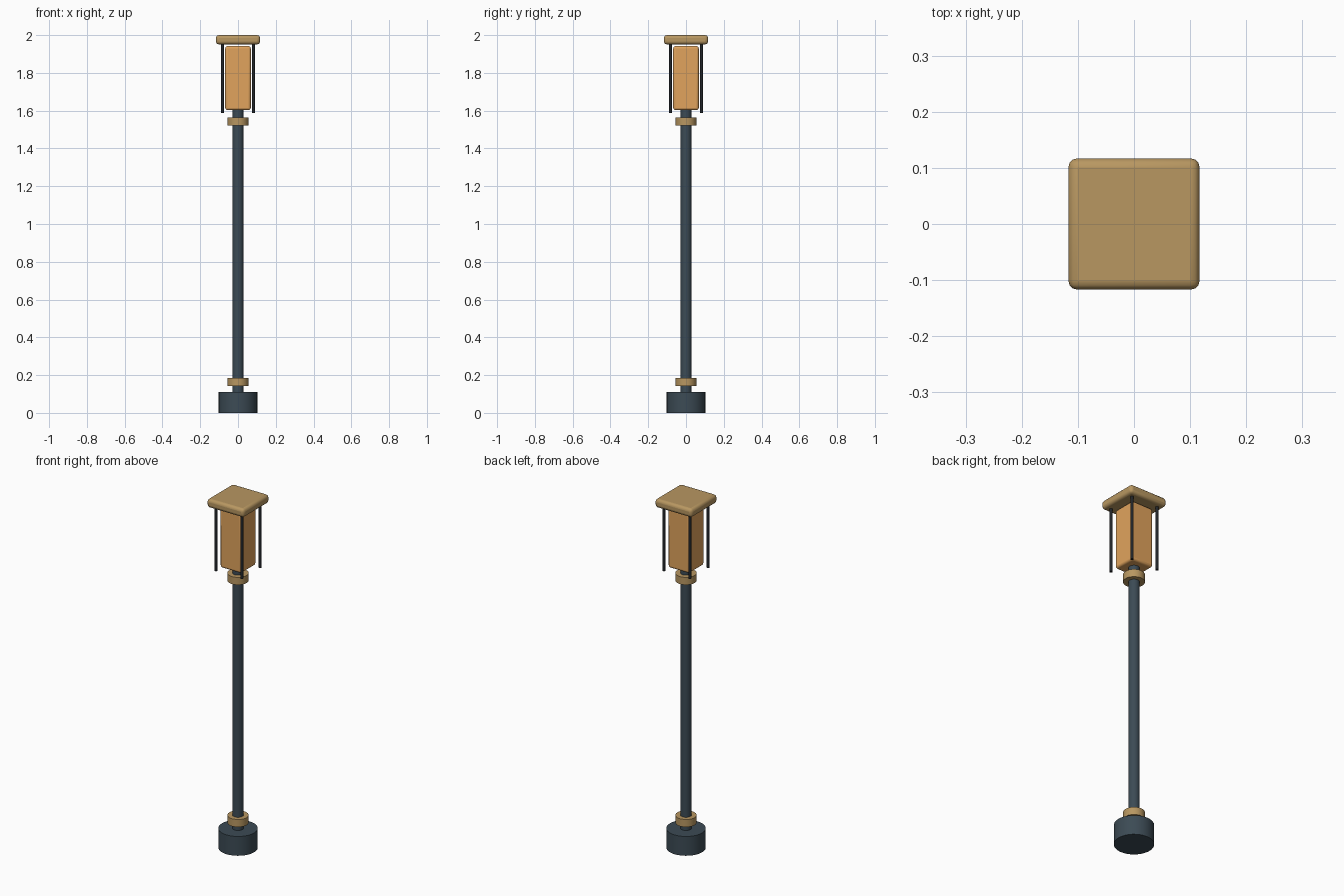
import bpy
import math

if "Cube" in bpy.data.objects:
    bpy.data.objects.remove(bpy.data.objects["Cube"])


def material(name, color):
    m = bpy.data.materials.new(name)
    m.diffuse_color = color
    m.use_nodes = True
    m.node_tree.nodes["Principled BSDF"].inputs["Base Color"].default_value = m.diffuse_color
    return m


IRON = material("dark_iron", (0.045, 0.07, 0.09, 1))
BLACK = material("black_bar", (0.015, 0.018, 0.022, 1))
BRASS = material("brass", (0.48, 0.31, 0.12, 1))
GLOW = material("amber_glass", (0.75, 0.37, 0.11, 1))


def finish(name, mat):
    ob = bpy.context.object
    ob.name = name
    ob.data.materials.append(mat)
    bpy.ops.object.shade_smooth_by_angle(angle=math.radians(35))
    return ob


def cylinder(name, r, z0, z1, mat, x=0, y=0, sides=32):
    bpy.ops.mesh.primitive_cylinder_add(vertices=sides, radius=r, depth=z1 - z0,
                                        location=(x, y, (z0 + z1) / 2))
    return finish(name, mat)


def rounded_box(name, width, z0, z1, bevel, mat):
    bpy.ops.mesh.primitive_cube_add(size=1, location=(0, 0, (z0 + z1) / 2))
    ob = bpy.context.object
    ob.scale = (width, width, z1 - z0)
    bpy.ops.object.transform_apply(location=False, rotation=False, scale=True)
    mod = ob.modifiers.new("soft_edges", 'BEVEL')
    mod.width = bevel
    mod.segments = 3
    return finish(name, mat)


# Post: foot, pole and two collars
cylinder("foot", 0.102, 0, 0.11, IRON)
cylinder("pole", 0.029, 0.10, 1.63, IRON)
cylinder("lower_collar", 0.055, 0.142, 0.185, BRASS)
cylinder("upper_collar", 0.055, 1.522, 1.565, BRASS)

# Lantern: glowing glass and flat roof
rounded_box("lantern_glass", 0.135, 1.603, 1.942, 0.012, GLOW)
rounded_box("lantern_roof", 0.234, 1.951, 2.0, 0.016, BRASS)

# Four corner bars hanging from the roof
for i, (sx, sy) in enumerate(((1, 1), (-1, 1), (-1, -1), (1, -1))):
    cylinder(f"corner_bar_{i + 1}", 0.008, 1.587, 1.96, BLACK,
             x=0.082 * sx, y=0.082 * sy, sides=12)
